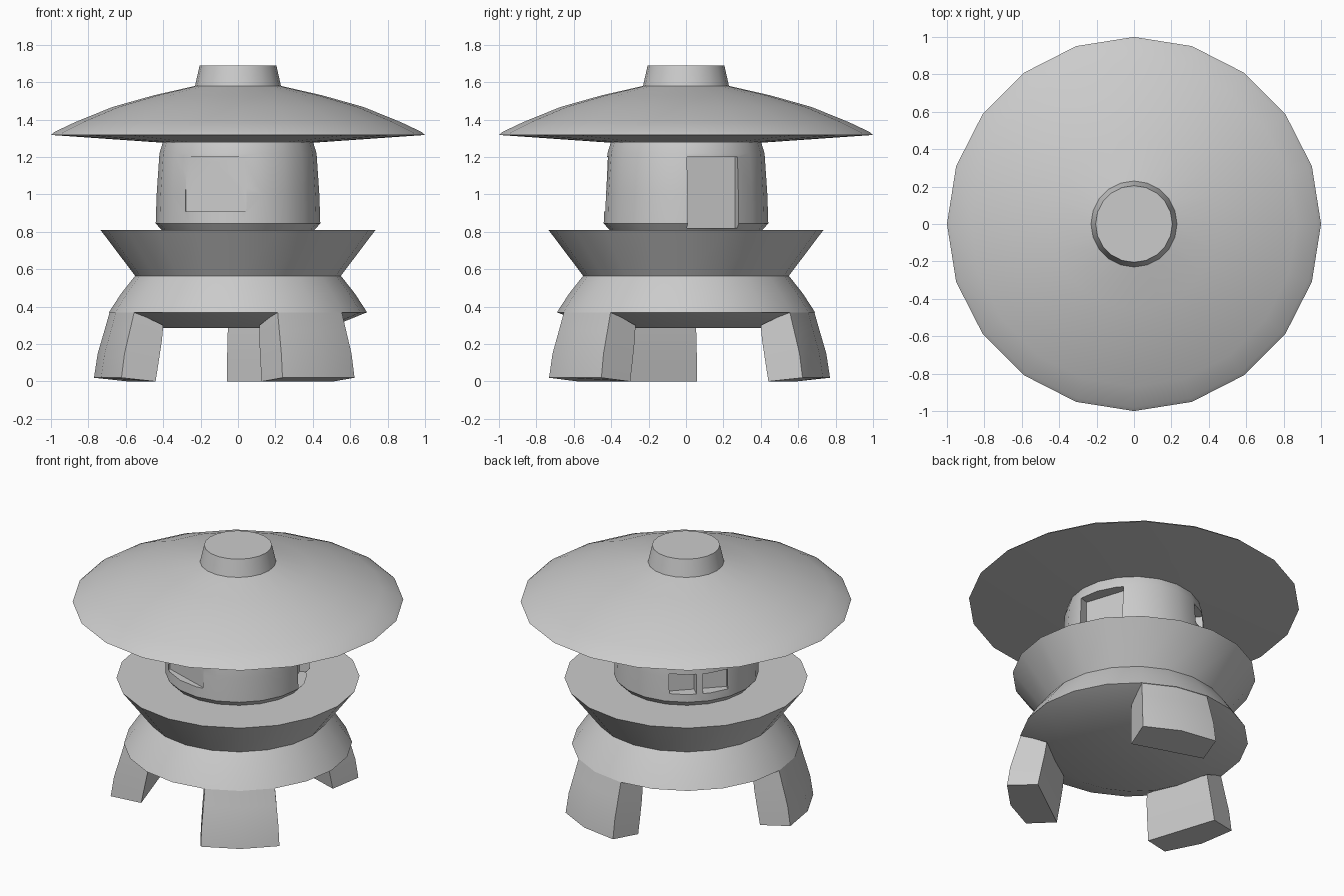
import bpy, bmesh, math
from mathutils import Matrix, Vector

if "Cube" in bpy.data.objects:
    bpy.data.objects.remove(bpy.data.objects["Cube"])

SIDES = 20


def finish(name, bm, smooth=True):
    bmesh.ops.recalc_face_normals(bm, faces=bm.faces)
    me = bpy.data.meshes.new(name)
    bm.to_mesh(me)
    bm.free()
    ob = bpy.data.objects.new(name, me)
    bpy.context.collection.objects.link(ob)
    if smooth:
        bpy.ops.object.select_all(action='DESELECT')
        ob.select_set(True)
        bpy.context.view_layer.objects.active = ob
        bpy.ops.object.shade_smooth_by_angle(angle=math.radians(30))
    return ob


def ring(bm, r, z):
    return [bm.verts.new((r * math.cos(math.tau * i / SIDES),
                          r * math.sin(math.tau * i / SIDES), z)) for i in range(SIDES)]


def lathe(name, profile, smooth=True):
    """Closed turned solid from (radius, height) points, bottom to top."""
    bm = bmesh.new()
    rings = [ring(bm, r, z) for r, z in profile]
    for a, b in zip(rings, rings[1:]):
        for i in range(SIDES):
            j = (i + 1) % SIDES
            bm.faces.new((a[i], a[j], b[j], b[i]))
    bm.faces.new(rings[0][::-1])
    bm.faces.new(rings[-1])
    return finish(name, bm, smooth)


def leg(name, angle):
    """Curved leg two ring segments wide; sections run top to bottom."""
    bm = bmesh.new()
    # outer radius, outer z, inner distance, inner z, inner half width
    sections = [(.685, .375, .49, .30, .215), (.715, .27, .50, .22, .222),
                (.75, .15, .52, .11, .230), (.77, .02, .54, 0, .236)]
    loops = []
    for ro, zo, ri, zi, w in sections:
        c, s = math.cos(math.radians(18)), math.sin(math.radians(18))
        pts = [(ro * c, -ro * s, zo), (ro, 0, zo), (ro * c, ro * s, zo),
               (ri, w, zi), (ri, -w, zi)]
        loops.append([bm.verts.new(p) for p in pts])
    for a, b in zip(loops, loops[1:]):
        for i in range(5):
            j = (i + 1) % 5
            bm.faces.new((a[i], a[j], b[j], b[i]))
    bm.faces.new(loops[0])
    bm.faces.new(loops[-1][::-1])
    bm.transform(Matrix.Rotation(math.radians(angle), 4, 'Z'))
    return finish(name, bm)


def cut(target, angle, side, z, width, height, inner, roll=0):
    """Carve a box recess that faces outward at the given angle."""
    bm = bmesh.new()
    bmesh.ops.create_cube(bm, size=1)
    bm.transform(Matrix.Rotation(math.radians(angle), 4, 'Z')
                 @ Matrix.Translation((inner + .2, side, z))
                 @ Matrix.Rotation(math.radians(roll), 4, 'X')
                 @ Matrix.Diagonal((.4, width, height, 1)))
    cutter = finish("window_cutter", bm, False)
    cutter.hide_render = True
    mod = target.modifiers.new("window", 'BOOLEAN')
    mod.operation = 'DIFFERENCE'
    mod.solver = 'EXACT'
    mod.object = cutter
    bpy.context.view_layer.objects.active = target
    bpy.ops.object.modifier_apply(modifier=mod.name)
    bpy.data.objects.remove(cutter)


# Base with sloped underside, and flared platform above it
lathe("base", [(.48, .285), (.69, .37), (.625, .47), (.55, .565)])
lathe("platform", [(.55, .565), (.735, .81)])

# Three unevenly spaced legs
for name, angle in (("front_leg", -54), ("back_leg", 72), ("left_leg", 198)):
    leg(name, angle)

# Light chamber with carved windows
chamber = lathe("light_chamber", [(.40, .80), (.44, .845), (.435, 1.0), (.42, 1.22),
                                  (.40, 1.285)], False)
cut(chamber, 252, .005, 1.055, .34, .29, .39)             # square front recess
cut(chamber, 252, 0, 1.045, .175, .175, .33, 45)          # diamond opening
cut(chamber, 18, .02, 1.01, .29, .38, .34)                # right doorway
for side in (-.1, .1):                                    # back lattice
    for z in (.96, 1.135):
        cut(chamber, 136, side, z, .16, .13, .36)
bpy.ops.object.select_all(action='DESELECT')
chamber.select_set(True)
bpy.context.view_layer.objects.active = chamber
bpy.ops.object.shade_smooth_by_angle(angle=math.radians(30))

# Broad roof with its stub finial
lathe("roof", [(.38, 1.275), (1.0, 1.318), (.98, 1.335), (.87, 1.387), (.67, 1.468),
               (.45, 1.53), (.23, 1.58), (.205, 1.69)])
